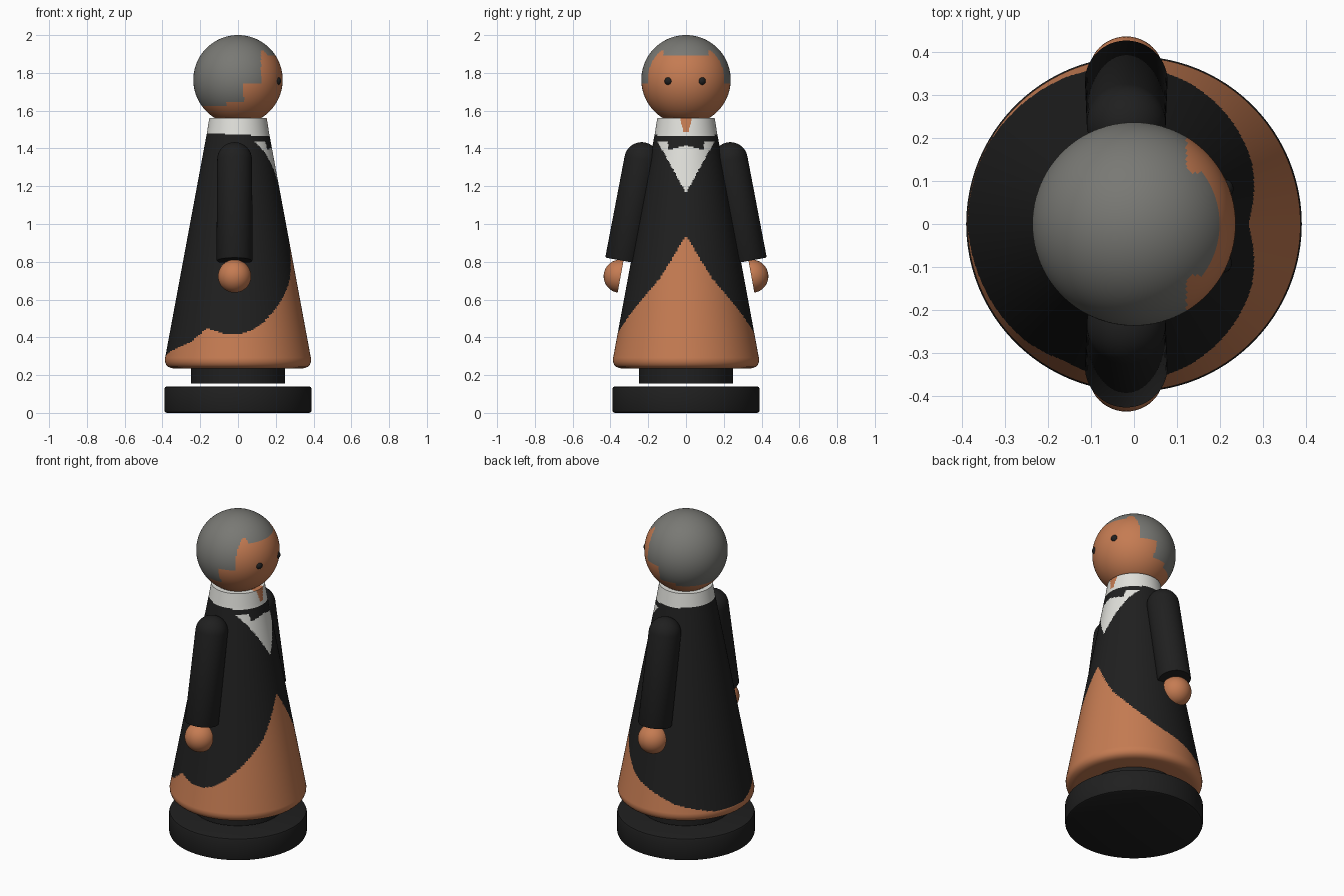
import bpy, bmesh, math
from mathutils import Matrix, Vector

if "Cube" in bpy.data.objects:
    bpy.data.objects.remove(bpy.data.objects["Cube"])


def material(name, rgb):
    m = bpy.data.materials.new(name)
    m.diffuse_color = (*rgb, 1)
    m.use_nodes = True
    m.node_tree.nodes["Principled BSDF"].inputs["Base Color"].default_value = m.diffuse_color
    return m


WOOD = material("warm_wood", (0.56, 0.20, 0.085))
BLACK = material("black_paint", (0.014, 0.014, 0.014))
WHITE = material("white_paint", (0.75, 0.75, 0.71))
GREY = material("grey_hair", (0.19, 0.19, 0.175))


def finish(bm, name, mats, rule=None):
    bmesh.ops.recalc_face_normals(bm, faces=bm.faces)
    if rule:
        for f in bm.faces:
            f.material_index = rule(f.calc_center_median())
    me = bpy.data.meshes.new(name)
    bm.to_mesh(me)
    bm.free()
    for m in mats:
        me.materials.append(m)
    ob = bpy.data.objects.new(name, me)
    bpy.context.collection.objects.link(ob)
    bpy.ops.object.select_all(action='DESELECT')
    ob.select_set(True)
    bpy.context.view_layer.objects.active = ob
    bpy.ops.object.shade_smooth_by_angle(angle=math.radians(40))
    return ob


def turned(profile, segs):
    """Revolve (radius, z) points around z; first and last lie on the axis."""
    bm = bmesh.new()
    rings = []
    for r, z in profile[1:-1]:
        rings.append([bm.verts.new((r * math.cos(2 * math.pi * i / segs),
                                    r * math.sin(2 * math.pi * i / segs), z)) for i in range(segs)])
    low = bm.verts.new((0, 0, profile[0][1]))
    top = bm.verts.new((0, 0, profile[-1][1]))
    for i in range(segs):
        j = (i + 1) % segs
        bm.faces.new((low, rings[0][j], rings[0][i]))
        bm.faces.new((top, rings[-1][i], rings[-1][j]))
        for a, b in zip(rings, rings[1:]):
            bm.faces.new((a[i], a[j], b[j], b[i]))
    return bm


def lerp(table, t):
    for (a, u), (b, v) in zip(table, table[1:]):
        if t <= b:
            return u + (v - u) * (t - a) / (b - a)
    return table[-1][1]


# base disc and the narrower foot above it
finish(turned([(0, 0), (.378, 0), (.386, .004), (.39, .014), (.39, .126), (.386, .136), (.376, .14), (0, .14)], 96),
       "base_disc", [BLACK])
finish(turned([(0, .155), (.25, .155), (.25, .24), (0, .24)], 96), "foot_ring", [BLACK])

# coat hem height by angle from the front, on each side
HEM_RIGHT = [(0, .94), (10, .86), (27, .71), (47, .59), (69, .47), (80, .435), (90, .415), (104, .422),
             (117, .447), (134, .37), (180, .29)]
HEM_LEFT = [(0, .94), (10, .86), (27, .71), (47, .59), (69, .47), (80, .435), (90, .41), (115, .345),
            (148, .295), (180, .29)]


def coat_colour(c):
    ang = math.degrees(math.atan2(c.y, c.x))
    w = abs(c.y)
    if c.z < lerp(HEM_LEFT if ang > 0 else HEM_RIGHT, abs(ang)):
        return 0
    if c.x > 0 and c.z > 1.485 and w < .012 + .25 * (c.z - 1.485):   # pointed chin
        return 0
    if c.x > 0 and w < .095 and abs(c.z - 1.428) < .012 + .25 * w:   # bow tie
        return 1
    if c.z > 1.473 - .008 * c.x / .16:                               # collar
        return 2
    if c.x > 0 and c.z < 1.437 and w < .15 * (c.z - 1.165) / .27:    # shirt front
        return 2
    return 1


# body cone with painted coat, shirt and tie
ROWS = 170
side = [(.387 - .222 * i / ROWS, .285 + 1.195 * i / ROWS) for i in range(ROWS + 1)]
collar = [(.165 - .013 * i / 10, 1.48 + .08 * i / 10) for i in range(1, 11)]
finish(turned([(0, .235), (.335, .235), (.352, .237), (.37, .244), (.381, .256), (.386, .27)]
              + side + collar + [(0, 1.56)], 192), "body", [WOOD, BLACK, WHITE], coat_colour)

# head with painted hair
R, HZ = .2365, 1.7635


def hair_colour(c):
    w = abs(c.y)
    line = 1.892 + (.025 if w > .12 else 0)
    if c.x > .122 and c.z < line:
        return 0
    if c.x > .03 and c.z < 1.745:
        return 0
    return 0 if c.z < (1.65 if c.x > -.06 else 1.625) else 1


ball = [(R * math.sin(math.pi * i / 110), HZ - R * math.cos(math.pi * i / 110)) for i in range(111)]
finish(turned(ball, 160), "head", [WOOD, GREY], hair_colour)

# eyes
for name, y in (("eye_right", -.091), ("eye_left", .082)):
    bm = bmesh.new()
    bmesh.ops.create_uvsphere(bm, u_segments=20, v_segments=12, radius=.023)
    bmesh.ops.translate(bm, verts=bm.verts, vec=(math.sqrt(.224 ** 2 - y * y), y, 1.757))
    finish(bm, name, [BLACK])

# arms and half-round hands, tilted outward from the shoulders
for label, s in (("left", 1), ("right", -1)):
    place = Matrix.Translation((-.018, s * .333, .805)) @ Matrix.Rotation(s * math.radians(10.4), 4, 'X')
    dome = [(.092 * math.cos(math.pi / 2 * i / 14), .545 + .092 * math.sin(math.pi / 2 * i / 14)) for i in range(14)]
    bm = turned([(0, 0), (.092, 0), (.096, .006)] + dome + [(0, .637)], 64)
    bm.transform(place)
    finish(bm, "arm_" + label, [BLACK])

    bm = bmesh.new()
    bmesh.ops.create_uvsphere(bm, u_segments=48, v_segments=24, radius=.088)
    geom = bm.verts[:] + bm.edges[:] + bm.faces[:]
    cut = bmesh.ops.bisect_plane(bm, geom=geom, plane_co=(0, -s * .002, 0), plane_no=(0, -s, 0), clear_outer=True)
    edges = [e for e in cut["geom_cut"] if isinstance(e, bmesh.types.BMEdge)]
    bmesh.ops.contextual_create(bm, geom=edges)
    bm.transform(place @ Matrix.Translation(Vector((0, 0, -.083))))
    finish(bm, "hand_" + label, [WOOD])
